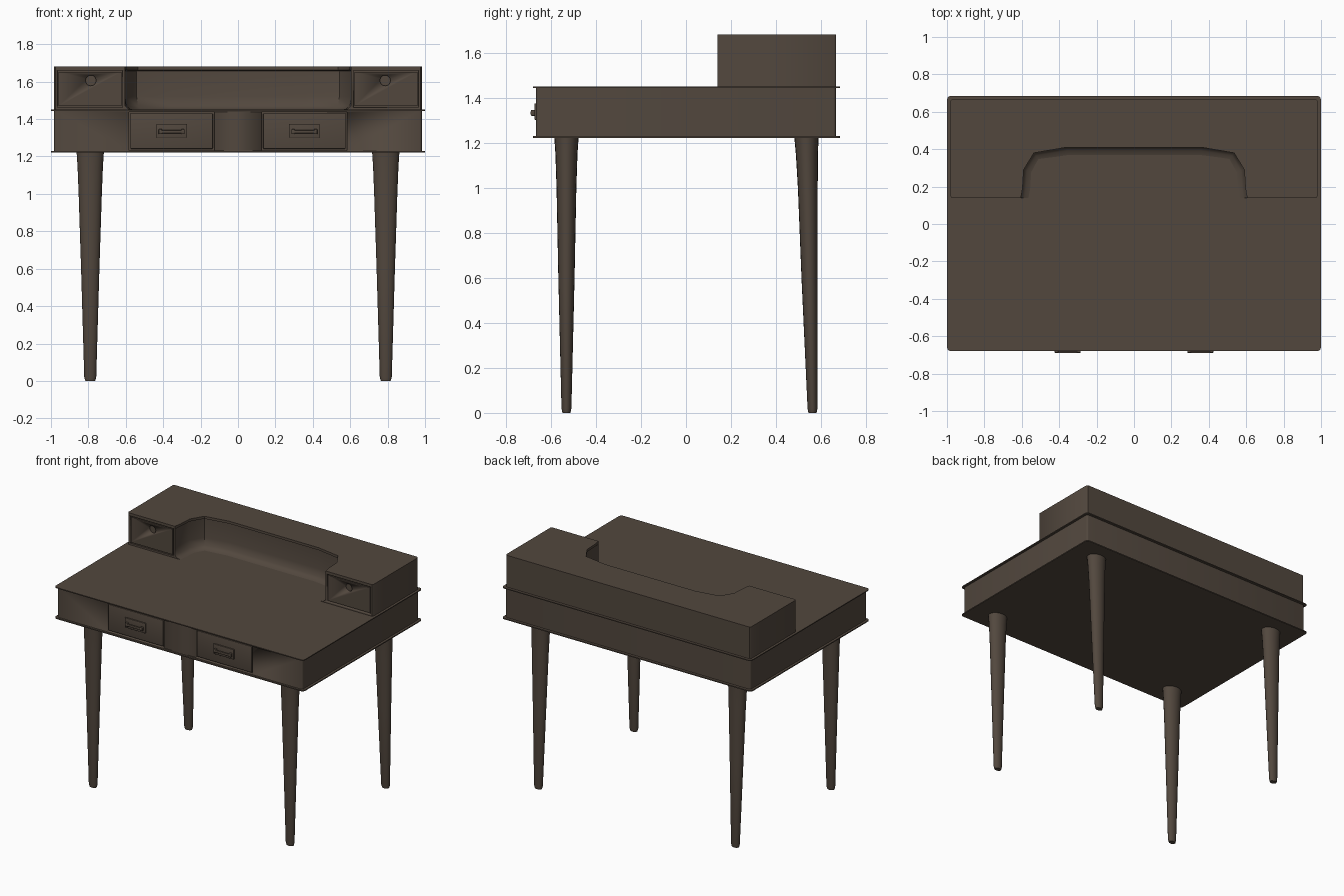
import bpy, bmesh, math

if "Cube" in bpy.data.objects:
    bpy.data.objects.remove(bpy.data.objects["Cube"])

WOOD = bpy.data.materials.new("dark_wood")
WOOD.diffuse_color = (0.085, 0.064, 0.048, 1)
WOOD.use_nodes = True
WOOD.node_tree.nodes["Principled BSDF"].inputs["Base Color"].default_value = WOOD.diffuse_color


def finish(name, bm, angle=40):
    bmesh.ops.recalc_face_normals(bm, faces=bm.faces)
    me = bpy.data.meshes.new(name)
    bm.to_mesh(me)
    bm.free()
    ob = bpy.data.objects.new(name, me)
    bpy.context.collection.objects.link(ob)
    me.materials.append(WOOD)
    bpy.ops.object.select_all(action='DESELECT')
    ob.select_set(True)
    bpy.context.view_layer.objects.active = ob
    bpy.ops.object.shade_smooth_by_angle(angle=math.radians(angle))
    return ob


def box(name, x0, x1, y0, y1, z0, z1, bevel=0.0, upright=False):
    bm = bmesh.new()
    bmesh.ops.create_cube(bm, size=1)
    for v in bm.verts:
        v.co = (x1 if v.co.x > 0 else x0, y1 if v.co.y > 0 else y0,
                z1 if v.co.z > 0 else z0)
    if bevel:
        edges = [e for e in bm.edges if not upright
                 or abs(e.verts[0].co.z - e.verts[1].co.z) > 1e-5]
        bmesh.ops.bevel(bm, geom=edges, offset=bevel, segments=3,
                        affect='EDGES', profile=0.5)
    return finish(name, bm)


def loft(name, rings, angle=40):
    bm = bmesh.new()
    loops = [[bm.verts.new(p) for p in r] for r in rings]
    n = len(loops[0])
    for a, b in zip(loops, loops[1:]):
        for i in range(n):
            j = (i + 1) % n
            bm.faces.new((a[i], a[j], b[j], b[i]))
    bm.faces.new(loops[0][::-1])
    bm.faces.new(loops[-1])
    return finish(name, bm, angle)


def cylinder_y(name, x, y, z, r, depth):
    ring = lambda yy: [(x + r * math.cos(k * math.tau / 20), yy,
                        z + r * math.sin(k * math.tau / 20)) for k in range(20)]
    return loft(name, [ring(y - depth / 2), ring(y + depth / 2)])


def cut(target, cutter):
    m = target.modifiers.new("cut", 'BOOLEAN')
    m.operation, m.solver, m.object = 'DIFFERENCE', 'EXACT', cutter
    bpy.ops.object.select_all(action='DESELECT')
    target.select_set(True)
    bpy.context.view_layer.objects.active = target
    bpy.ops.object.modifier_apply(modifier=m.name)
    bpy.data.objects.remove(cutter)


# Desk case and its two thin overhanging boards
case = box("desk_case", -0.983, 0.983, -0.666, 0.666, 1.226, 1.446, 0.012, True)
box("desk_top", -1, 1, -0.68, 0.685, 1.443, 1.45, 0.022, True)
box("bottom_board", -1, 1, -0.68, 0.685, 1.221, 1.229, 0.022, True)

# Upper hutch: outline with a recess, lofted through an under-lip and a bottom cove
RECESS = [(0.605, 0.14, -1, 0), (0.596, 0.19, -1, 0), (0.59, 0.29, -1, -0.3),
          (0.535, 0.38, -0.6, -0.8), (0.36, 0.41, -0.2, -1)]
OUTER = [(0.975, 0.666), (0.983, 0.655), (0.983, 0.15), (0.975, 0.14)]


def hutch_ring(z, off):
    half = list(OUTER)
    for i, (x, y, dx, dy) in enumerate(RECESS):
        o = max(off, 0) if i == 0 else off
        half.append((x + dx * o, y + dy * o))
    return ([(x, y, z) for x, y in half] +
            [(-x, y, z) for x, y in reversed(half)])


levels = [(1.448, 0.05), (1.455, 0.018), (1.472, 0.0), (1.52, -0.012),
          (1.658, -0.012), (1.662, 0.0), (1.68, 0.0)]
hutch = loft("hutch", [hutch_ring(z, o) for z, o in levels])

for s, side in ((-1, "left"), (1, "right")):
    def sbox(name, a, b, *rest):
        return box(name, min(s * a, s * b), max(s * a, s * b), *rest)

    # Desk drawer set into a slot in the case
    cut(case, sbox("slot", 0.126, 0.584, -0.7, -0.64, 1.233, 1.438))
    sbox(side + "_desk_drawer", 0.135, 0.575, -0.664, -0.635, 1.241, 1.43, 0.003)

    # Drawer pull: back plate, bar and end mounts
    sbox(side + "_pull_plate", 0.272, 0.436, -0.673, -0.66, 1.302, 1.374, 0.002)
    sbox(side + "_pull_bar", 0.29, 0.42, -0.69, -0.68, 1.324, 1.341, 0.003)
    for a, end in ((0.285, "inner"), (0.405, "outer")):
        sbox(f"{side}_pull_{end}_mount", a, a + 0.02, -0.689, -0.67,
             1.319, 1.346, 0.004)

    # Small hutch drawer with a round finger hole
    cut(hutch, sbox("slot", 0.617, 0.965, 0.1, 0.165, 1.463, 1.659))
    drawer = sbox(side + "_hutch_drawer", 0.623, 0.959, 0.142, 0.168, 1.469, 1.653)
    cut(drawer, cylinder_y("hole", s * 0.787, 0.14, 1.606, 0.028, 0.03))

# Tapered oval legs: z, half width, half depth, rear leg centre
LEG = [(0.0, 0.026, 0.018, 0.562), (0.02, 0.032, 0.022, 0.562),
       (0.6, 0.049, 0.036, 0.549), (1.0, 0.062, 0.044, 0.541),
       (1.15, 0.068, 0.049, 0.537), (1.224, 0.073, 0.054, 0.535)]
for row in ("front", "rear"):
    for s, side in ((-1, "left"), (1, "right")):
        rings = []
        for z, rx, ry, rear_y in LEG:
            cy = rear_y if row == "rear" else -0.531
            rings.append([(s * 0.79 + rx * math.cos(k * math.tau / 20),
                           cy + ry * math.sin(k * math.tau / 20), z)
                          for k in range(20)])
        loft(f"{row}_{side}_leg", rings)
